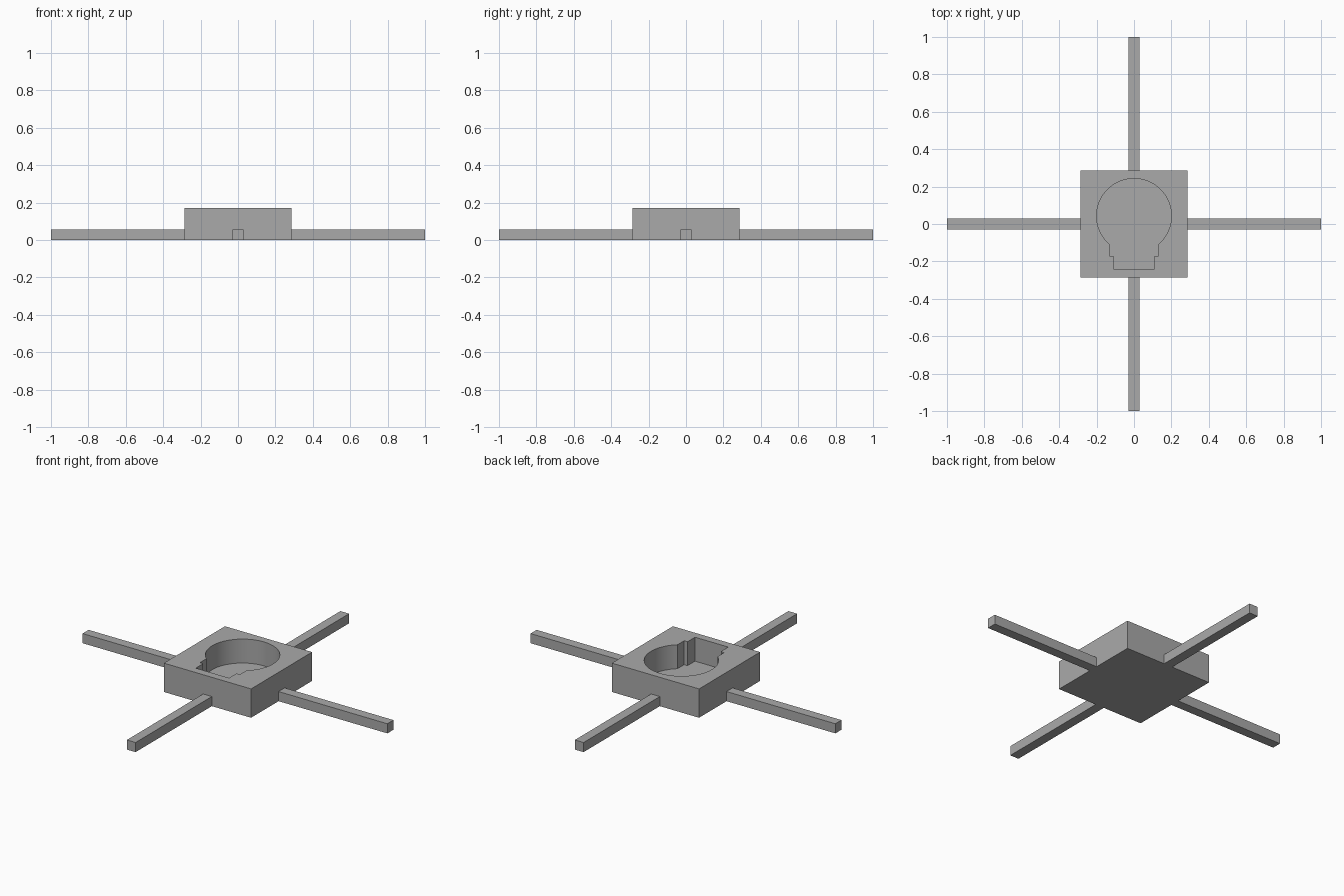
import bpy
import bmesh
import math
from mathutils import Matrix, Vector

cube = bpy.data.objects.get("Cube")
if cube:
    bpy.data.objects.remove(cube, do_unlink=True)

HALF, HEIGHT = 0.286, 0.171      # block
BAR = 0.057                      # bar thickness
FLOOR = 0.029                    # pocket floor height
RADIUS, CENTRE_Y = 0.2, 0.043    # round part of the pocket

grey = bpy.data.materials.new("grey")
grey.use_nodes = True
colour = (0.4, 0.4, 0.4, 1)
grey.diffuse_color = colour
grey.node_tree.nodes["Principled BSDF"].inputs["Base Color"].default_value = colour


def make_object(name, bm):
    bmesh.ops.recalc_face_normals(bm, faces=bm.faces)
    mesh = bpy.data.meshes.new(name)
    bm.to_mesh(mesh)
    bm.free()
    mesh.materials.append(grey)
    obj = bpy.data.objects.new(name, mesh)
    bpy.context.collection.objects.link(obj)
    return obj


def box(name, size, centre):
    bm = bmesh.new()
    bmesh.ops.create_cube(bm, size=1)
    bmesh.ops.scale(bm, vec=size, verts=bm.verts)
    bmesh.ops.translate(bm, vec=centre, verts=bm.verts)
    return make_object(name, bm)


def prism(name, outline, z0, z1):
    bm = bmesh.new()
    face = bm.faces.new([bm.verts.new((x, y, z0)) for x, y in outline])
    top = bmesh.ops.extrude_face_region(bm, geom=[face])["geom"]
    verts = [v for v in top if isinstance(v, bmesh.types.BMVert)]
    bmesh.ops.translate(bm, vec=(0, 0, z1 - z0), verts=verts)
    return make_object(name, bm)


# Keyhole-shaped pocket: a round with a stepped neck towards the front
neck, step_y, foot, foot_y = 0.131, -0.17, 0.109, -0.24
start = -math.acos(neck / RADIUS)
sweep = math.pi - 2 * start
steps = 64
outline = [(-foot, foot_y), (foot, foot_y), (foot, step_y), (neck, step_y)]
for i in range(steps + 1):
    a = start + sweep * i / steps
    outline.append((RADIUS * math.cos(a), CENTRE_Y + RADIUS * math.sin(a)))
outline += [(-neck, step_y), (-foot, step_y)]
cutter = prism("pocket_cutter", outline, FLOOR, HEIGHT + 0.1)
cutter.hide_render = True

# Central block with the pocket cut out
block = box("central_block", (2 * HALF, 2 * HALF, HEIGHT), (0, 0, HEIGHT / 2))
cut = block.modifiers.new("pocket", "BOOLEAN")
cut.operation = "DIFFERENCE"
cut.solver = "EXACT"
cut.object = cutter
bpy.context.view_layer.objects.active = block
block.select_set(True)
bpy.ops.object.modifier_apply(modifier=cut.name)
bpy.data.objects.remove(cutter, do_unlink=True)
bpy.ops.object.shade_smooth_by_angle(angle=math.radians(25))

# Four bars reaching out from the block sides
length = 1 - HALF
for i, side in enumerate(("left", "back", "right", "front")):
    turn = Matrix.Rotation(i * math.pi / 2, 4, "Z")
    bar = box(side + "_bar", (length, BAR, BAR), Vector((HALF + length / 2, 0, BAR / 2)))
    bar.data.transform(turn)
